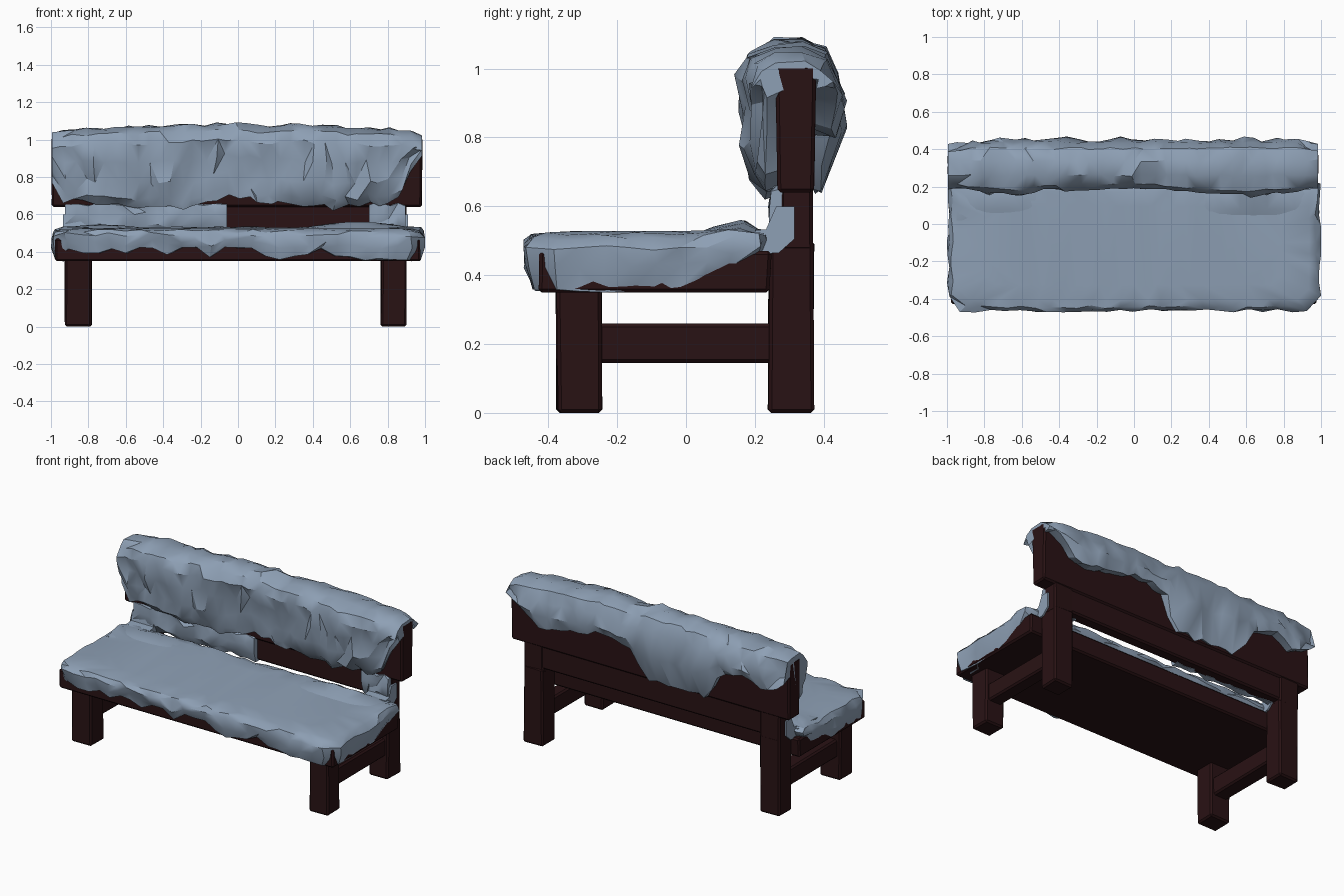
import bpy, bmesh, math, random
from mathutils import Vector

if "Cube" in bpy.data.objects:
    bpy.data.objects.remove(bpy.data.objects["Cube"])

random.seed(7)


def material(name, rgb):
    m = bpy.data.materials.new(name)
    m.diffuse_color = (*rgb, 1)
    m.use_nodes = True
    m.node_tree.nodes["Principled BSDF"].inputs["Base Color"].default_value = m.diffuse_color
    return m


WOOD = material("dark wood", (0.022, 0.006, 0.007))
SNOW = material("blue grey snow", (0.27, 0.35, 0.46))


def finish(name, bm, mat, angle):
    bmesh.ops.recalc_face_normals(bm, faces=bm.faces)
    me = bpy.data.meshes.new(name)
    bm.to_mesh(me)
    bm.free()
    me.materials.append(mat)
    ob = bpy.data.objects.new(name, me)
    bpy.context.collection.objects.link(ob)
    bpy.ops.object.select_all(action='DESELECT')
    ob.select_set(True)
    bpy.context.view_layer.objects.active = ob
    bpy.ops.object.shade_smooth_by_angle(angle=math.radians(angle))
    return ob


def timber(name, x, y, z, wobble=0.004):
    """Slightly uneven bevelled beam between the given ranges."""
    bm = bmesh.new()
    bmesh.ops.create_cube(bm, size=1)
    for v in bm.verts:
        v.co = Vector([a + (b - a) * (c + .5) for c, (a, b) in zip(v.co, (x, y, z))])
        v.co += Vector([random.uniform(-wobble, wobble) for _ in range(2)] + [0])
    bmesh.ops.bevel(bm, geom=bm.edges[:], offset=0.01, segments=1, affect='EDGES')
    return finish(name, bm, WOOD, 25)


def loft(name, rings, cyclic=False, angle=32):
    """Skin closed rings of equal length, capping both ends."""
    bm = bmesh.new()
    rows = [[bm.verts.new(p) for p in r] for r in rings]
    n = len(rows[0])
    for a, b in zip(rows, rows[1:]):
        for i in range(n):
            j = (i + 1) % n
            if random.random() < .5:
                bm.faces.new((a[i], a[j], b[j]))
                bm.faces.new((a[i], b[j], b[i]))
            else:
                bm.faces.new((a[i], a[j], b[i]))
                bm.faces.new((a[j], b[j], b[i]))
    for cap in (rows[0], rows[-1]):
        bmesh.ops.triangulate(bm, faces=[bm.faces.new(cap)])
    return finish(name, bm, SNOW, angle)


def jit(s):
    return random.uniform(-s, s)


def sample(table, x):
    """Linear interpolation in a list of (x, value)."""
    for (x0, a), (x1, b) in zip(table, table[1:]):
        if x <= x1:
            return a + (b - a) * max(0, x - x0) / (x1 - x0)
    return table[-1][1]


# wooden frame
for side, (x0, x1) in (("left", (-.925, -.78)), ("right", (.765, .9))):
    timber(side + "_front_leg", (x0, x1), (-.375, -.245), (0, .38))
    timber(side + "_back_leg", (x0, x1), (.24, .37), (0, .50))
    timber(side + "_back_post", (x0, x1), (.275, .368), (.47, .95))
    timber(side + "_stretcher", (x0 + .02, x1 - .02), (-.27, .27), (.145, .26))
timber("seat_board", (-.975, .975), (-.425, .245), (.35, .47))
timber("back_board", (-.995, .985), (.262, .375), (.64, 1.01))
timber("lower_back_rail", (-.9, .88), (.285, .36), (.5, .655))

# snow cap over the backrest: C-shaped sections swept along x
back_edge = [(-1, .9), (-.85, .82), (-.72, .88), (-.52, .84), (-.45, .65), (.02, .66),
             (.1, .82), (.3, .87), (.5, .84), (.7, .78), (.85, .86), (1, .97)]
front_edge = [(-1, .78), (-.95, .68), (-.6, .65), (-.3, .63), (-.1, .7), (.2, .67),
              (.55, .64), (.85, .67), (.91, .80), (1, .93)]
front_y = [(-1, .2), (-.8, .165), (-.62, .15), (-.45, .185), (0, .195), (.3, .17),
           (.55, .15), (.8, .165), (1, .2)]
top_z = [(-1, 1.04), (-.9, 1.06), (-.45, 1.07), (0, 1.09), (.15, 1.065), (.3, 1.085),
         (.6, 1.065), (.9, 1.055), (1, 1.02)]
rings = []
STEPS = 34
for k in range(STEPS + 1):
    x = -.995 + 1.98 * k / STEPS
    fz, bz, fy, tz = (sample(t, x) for t in (front_edge, back_edge, front_y, top_z))
    fz += jit(.015)
    bz += jit(.02)
    taper = max(0, abs(x) - .86) / .14
    by = .452 - .06 * taper
    low = .43 if bz > .72 else .39        # thin sheet where it slides down
    pts = [(.29, fz + .02), (.235, fz), (fy + .035, fz + .04),
           (fy + .02 + jit(.025), fz + .3 * (tz - fz)),
           (fy + .012 + jit(.02), fz + .55 * (tz - fz)),
           (fy + jit(.012), tz - .09), (fy + .025, tz - .035), (.26, tz - .005),
           (.34, tz), (.405 - .02 * taper, tz - .025), (by - .015, tz - .09),
           (by + jit(.015), .93 + .4 * (bz - .9)), (low + jit(.012), bz),
           (.36, bz + .015), (.36, .995), (.29, .995)]
    end = k in (0, STEPS)
    rings.append([(x + (0 if end else jit(.016)), y + jit(.006), z + jit(.009))
                  for y, z in pts])
loft("backrest_snow", rings)


# snow clinging to the lower rail and posts
def rail_snow(name, x0, x1, n):
    rs = []
    for k in range(n + 1):
        x = x0 + (x1 - x0) * k / n
        rs.append([(x, y + jit(.01), z + jit(.012)) for y, z in
                   ((.31, .50), (.275, .50), (.25, .54), (.248, .6),
                    (.255, .655), (.31, .665))])
    loft(name, rs)


rail_snow("left_rail_snow", -.925, -.06, 14)
rail_snow("right_rail_snow", .70, .895, 5)


# snow blanket on the seat: stacked outlines of a rounded rectangle
def outline():
    x, y0, y1, c = .985, -.455, .225, .07
    corners = [(-x + c, y0), (x - c, y0), (x, y0 + c), (x, y1 - .02), (x - .04, y1),
               (-x + .04, y1), (-x, y1 - .02), (-x, y0 + c)]
    pts = []
    for (ax, ay), (bx, by) in zip(corners, corners[1:] + corners[:1]):
        n = max(1, round(math.hypot(bx - ax, by - ay) / .075))
        pts += [(ax + (bx - ax) * i / n, ay + (by - ay) * i / n) for i in range(n)]
    return pts


def lower_edge(x, y):
    if y > .2:
        return .46
    if abs(x) > .95 and y > -.4:          # side edge climbs towards the back
        return sample([(-.4, .355), (-.06, .357), (.08, .40), (.22, .46)], y)
    return random.choice((.36, .375, .39, .42))


base = outline()
edge = [lower_edge(x, y) for x, y in base]
levels = [(-.06, 0, .012), (-.012, 0, .006), (.008, .4, .012), (.01, .75, .01),
          (-.012, .93, .008), (-.05, 1, .004)]
rings = []
for grow, t, noise in levels:
    ring = []
    for (x, y), e in zip(base, edge):
        top = .52 + (.012 if y > .1 else 0)
        sx = 1 + grow / .985
        sy = 1 + grow / .34
        cy = -.115
        z = e + (top - e) * t + jit(noise)
        ring.append((max(-1, min(1, x * sx + jit(noise))),
                     max(-.472, cy + (y - cy) * sy + jit(noise)), z))
    rings.append(ring)
# nearly flat top with a shallow rise at the back
rings.append([(x * .8, -.115 + (y + .115) * .62, .528) for x, y in base])
loft("seat_snow", rings)

# low drifts against the posts and along the back edge of the seat
for name, x0, x1, h in (("left_seat_drift", -.95, -.5, .545),
                        ("right_seat_drift", .35, .93, .56)):
    rs = []
    for k in range(9):
        x = x0 + (x1 - x0) * k / 8
        s = math.sin(math.pi * (k + .4) / 8.8)
        rs.append([(x, .02, .518), (x, .08, .522 + (h - .522) * .5 * s),
                   (x, .165 + jit(.01), .524 + (h - .524) * s),
                   (x, .225 + jit(.01), .522), (x, .215, .49), (x, .03, .49)])
    loft(name, rs)
for side, x0, x1 in (("left", -.935, -.77), ("right", .755, .91)):
    loft(side + "_post_drift", [[(x, .20, .46), (x, .2, .53), (x, .25, .535),
                                 (x, .262, .6), (x, .315, .6), (x, .315, .505),
                                 (x, .27, .465)]
                                for x in (x0, (x0 + x1) / 2, x1)])
